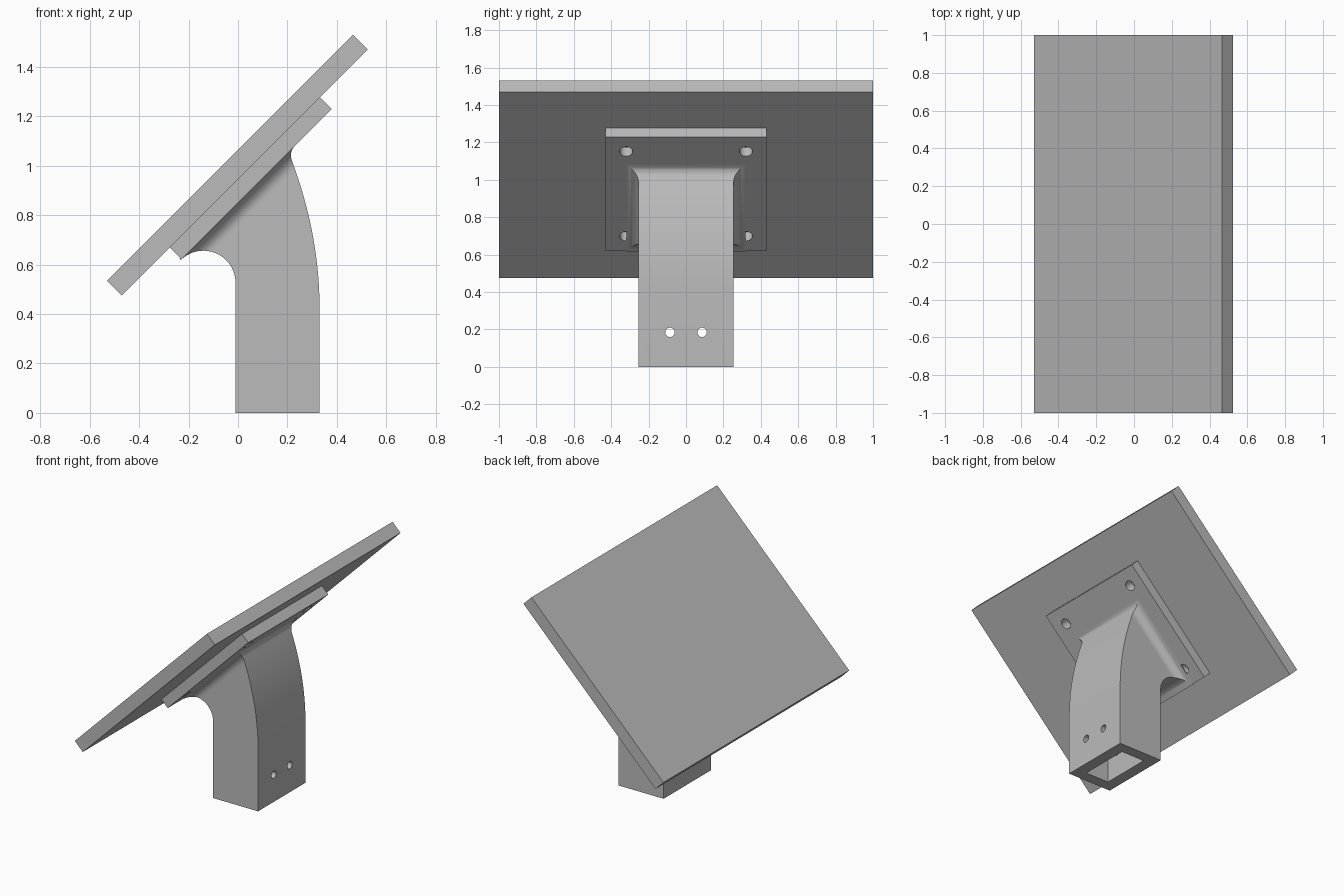
import bpy
import bmesh
from math import cos, sin, pi, radians, sqrt
from mathutils import Vector

old = bpy.data.objects.get("Cube")
if old:
    bpy.data.objects.remove(old, do_unlink=True)

grey = bpy.data.materials.new("plain grey")
grey.use_nodes = True
GREY = (0.5, 0.5, 0.5, 1)
grey.diffuse_color = GREY
grey.node_tree.nodes["Principled BSDF"].inputs["Base Color"].default_value = GREY

# Tilted frame at the middle of the plate underside
ORIGIN = Vector((0.075, 0, 0.925))
ALONG = Vector((1, 0, 1)) / sqrt(2)
DOWN = Vector((1, 0, -1)) / sqrt(2)
SIDE = Vector((0, 1, 0))


def prism(name, points, sweep):
    """Extrude a closed outline by a vector."""
    bm = bmesh.new()
    face = bm.faces.new([bm.verts.new(p) for p in points])
    new = bmesh.ops.extrude_face_region(bm, geom=[face])["geom"]
    verts = [v for v in new if isinstance(v, bmesh.types.BMVert)]
    bmesh.ops.translate(bm, verts=verts, vec=sweep)
    bmesh.ops.recalc_face_normals(bm, faces=bm.faces)
    mesh = bpy.data.meshes.new(name)
    bm.to_mesh(mesh)
    bm.free()
    mesh.materials.append(grey)
    obj = bpy.data.objects.new(name, mesh)
    bpy.context.collection.objects.link(obj)
    return obj


def box(name, center, a, b, c):
    """Box from its centre and three half-extent vectors."""
    outline = [center - c + a * i + b * j for i, j in ((-1, -1), (1, -1), (1, 1), (-1, 1))]
    return prism(name, outline, c * 2)


def rod(name, start, u, v, radius, sweep):
    """Round cutter in the plane of u and v."""
    ring = [start + radius * (u * cos(k * pi / 16) + v * sin(k * pi / 16)) for k in range(32)]
    return prism(name, ring, sweep)


def cut(obj, cutter, operation="DIFFERENCE"):
    """Apply a boolean and discard the cutter."""
    mod = obj.modifiers.new("cut", "BOOLEAN")
    mod.operation = operation
    mod.solver = "EXACT"
    mod.object = cutter
    bpy.context.view_layer.objects.active = obj
    bpy.ops.object.modifier_apply(modifier=mod.name)
    bpy.data.objects.remove(cutter, do_unlink=True)


def smooth(obj):
    bpy.ops.object.select_all(action="DESELECT")
    obj.select_set(True)
    bpy.context.view_layer.objects.active = obj
    bpy.ops.object.shade_smooth_by_angle(angle=radians(30))


# Large tilted panel
panel = box("panel", Vector((-0.0025, 0, 1.0025)), ALONG * 0.704, SIDE, DOWN * 0.0424)

# Mounting plate with four screw holes
THICK = 0.067
plate = box("mounting_plate", ORIGIN - DOWN * THICK / 2, ALONG * 0.43, SIDE * 0.43, DOWN * THICK / 2)
for i in (-1, 1):
    for j in (-1, 1):
        start = ORIGIN + ALONG * 0.32 * i + SIDE * 0.32 * j + DOWN * 0.05
        cut(plate, rod("screw_cutter", start, ALONG, SIDE, 0.035, DOWN * -0.2))
smooth(plate)

# Neck side profile: straight foot, bowed back, blended into the plate
outline = [(-0.01, 0), (0.33, 0)]
for k in range(17):
    z = 0.42 + 0.598 * k / 16
    outline.append((0.33 - (z - 0.42) ** 2 / 3.22, z))
p0, p1, p2 = Vector(outline[-1]), Vector((0.204, 1.056)), Vector((0.234, 1.084))
for k in range(1, 9):
    t = k / 8
    outline.append(tuple(p0 * (1 - t) ** 2 + p1 * 2 * t * (1 - t) + p2 * t * t))
outline += [(0.229, 1.089), (-0.237, 0.623)]
for k in range(24, -1, -1):
    a = radians(135) * k / 24
    outline.append((-0.14 + 0.13 * cos(a), 0.526 + 0.13 * sin(a)))
neck = prism("neck", [Vector((x, -0.4, z)) for x, z in outline], SIDE * 0.8)

# Trim the neck to width, flaring where it meets the plate
HALF, R = 0.255, 0.062
flare = [(HALF, 1.2)]
for k in range(13):
    a = pi / 2 * k / 12
    flare.append((HALF + R - R * cos(a), R - R * sin(a)))
flare.append((HALF + R, -0.03))
flare += [(-y, n) for y, n in reversed(flare)]
cut(neck, prism("flare_cutter", [ORIGIN - ALONG * 1.5 + SIDE * y + DOWN * n for y, n in flare],
                ALONG * 3), "INTERSECT")

# Socket in the foot and two cross bolt holes
X, Y, Z = Vector((1, 0, 0)), SIDE, Vector((0, 0, 1))
cut(neck, box("socket_cutter", Vector((0.16, 0, 0.15)), X * 0.09, Y * 0.178, Z * 0.25))
for j in (-1, 1):
    cut(neck, rod("bolt_cutter", Vector((-0.2, 0.086 * j, 0.185)), Y, Z, 0.025, X * 0.8))
smooth(neck)
